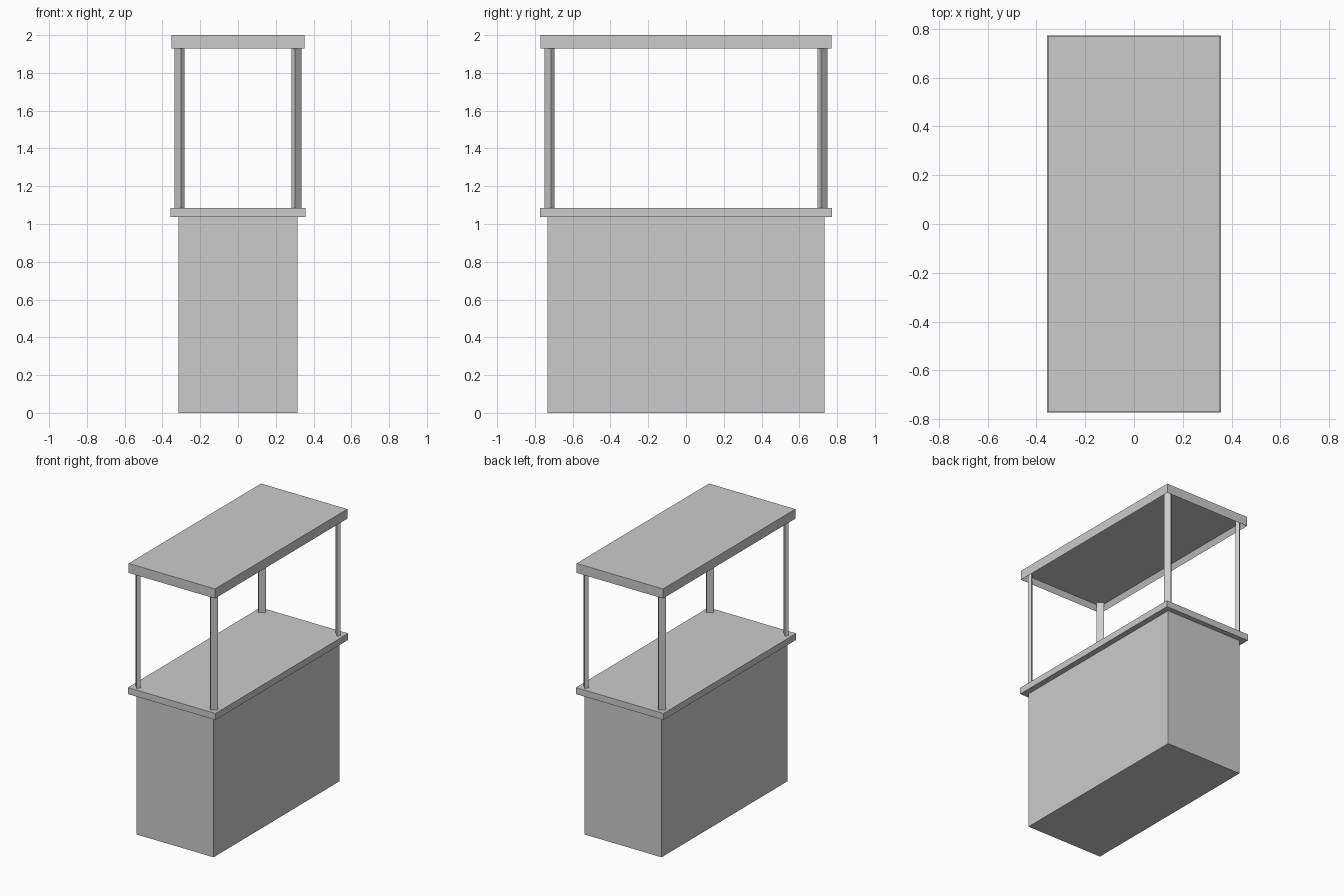
import bpy
import bmesh
from math import radians

if "Cube" in bpy.data.objects:
    bpy.data.objects.remove(bpy.data.objects["Cube"])


def box(name, size, z0, z1, loc=(0, 0), rot=0):
    """Box of given x/y size spanning z0..z1."""
    bm = bmesh.new()
    bmesh.ops.create_cube(bm, size=1)
    bmesh.ops.scale(bm, vec=(size[0], size[1], z1 - z0), verts=bm.verts)
    mesh = bpy.data.meshes.new(name)
    bm.to_mesh(mesh)
    bm.free()
    ob = bpy.data.objects.new(name, mesh)
    ob.location = (loc[0], loc[1], (z0 + z1) / 2)
    ob.rotation_euler.z = radians(rot)
    bpy.context.collection.objects.link(ob)
    return ob


# Stall body and overhanging counter top
box("body", (0.63, 1.468), 0, 1.037)
box("counter_top", (0.714, 1.544), 1.037, 1.085)

# Corner posts: flat bars turned 45 degrees so the wide face looks outward
CEILING = 1.97
for sx, side in ((-1, "left"), (1, "right")):
    for sy, end in ((-1, "front"), (1, "back")):
        box(f"{end}_{side}_post", (0.05, 0.025), 1.085, CEILING,
            (sx * 0.31, sy * 0.723), -45 * sx * sy)

# Roof: slab with the underside inset and pushed up to leave a rim
roof = box("roof", (0.704, 1.54), 1.93, 2.0)
bm = bmesh.new()
bm.from_mesh(roof.data)
bm.normal_update()
under = min(bm.faces, key=lambda f: f.calc_center_median().z)
bmesh.ops.inset_region(bm, faces=[under], thickness=0.025)
bmesh.ops.translate(bm, vec=(0, 0, CEILING - 1.93), verts=under.verts)
bmesh.ops.recalc_face_normals(bm, faces=bm.faces)
bm.to_mesh(roof.data)
bm.free()
